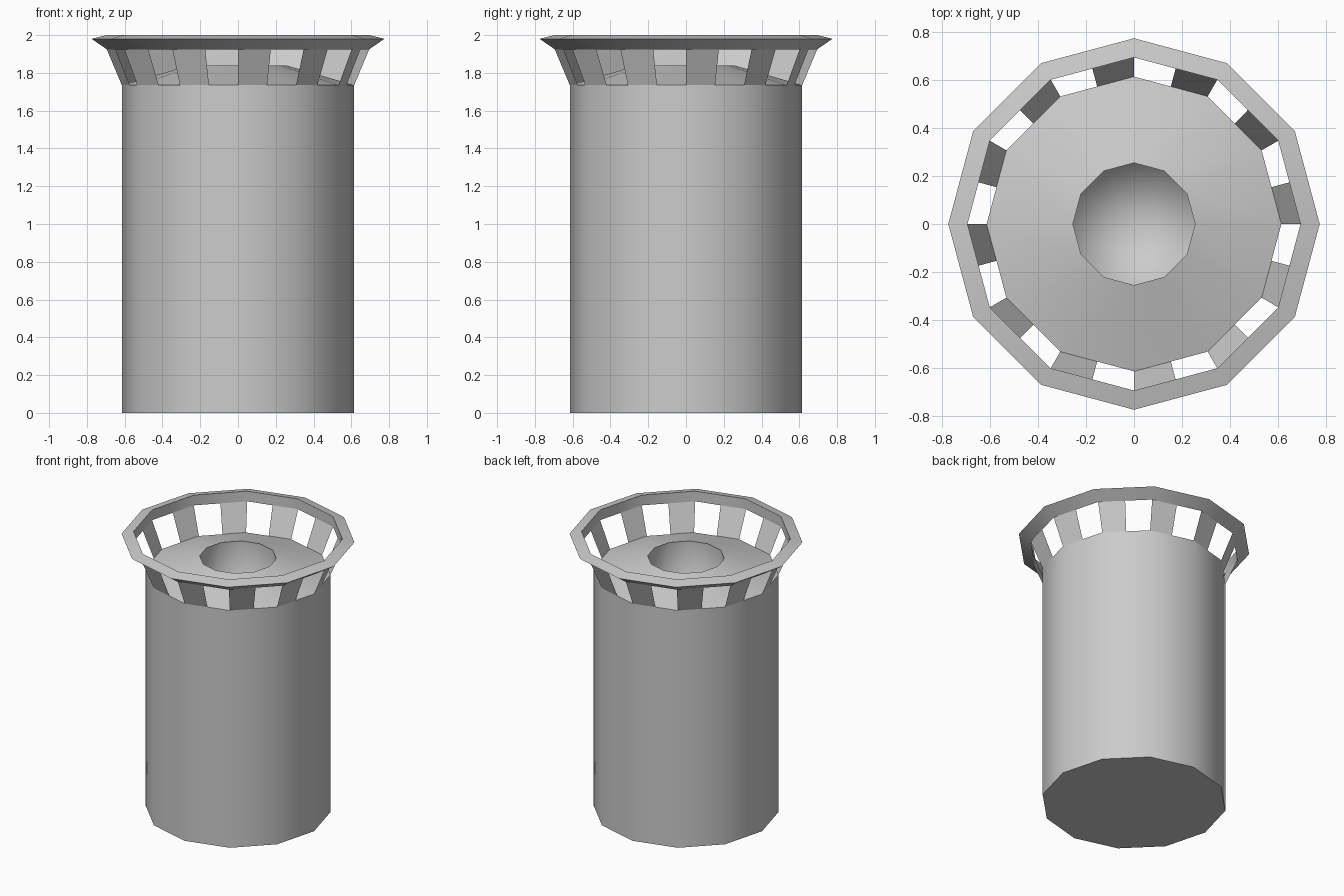
import bpy
import math

if "Cube" in bpy.data.objects:
    bpy.data.objects.remove(bpy.data.objects["Cube"], do_unlink=True)

SIDES = 12
BODY_R, RIM_R, HOLE_R = 0.615, 0.695, 0.255
SHOULDER_Z, RIM_Z = 1.735, 1.925

grey = bpy.data.materials.new("plain grey")
grey.use_nodes = True
colour = (0.6, 0.6, 0.6, 1)
grey.diffuse_color = colour
grey.node_tree.nodes["Principled BSDF"].inputs["Base Color"].default_value = colour


def corner(k, r, z):
    a = math.tau * k / SIDES
    return (r * math.cos(a), r * math.sin(a), z)


def make(name, verts, faces, smooth_angle):
    mesh = bpy.data.meshes.new(name)
    mesh.from_pydata(verts, [], faces)
    mesh.materials.append(grey)
    obj = bpy.data.objects.new(name, mesh)
    bpy.context.collection.objects.link(obj)
    bpy.ops.object.select_all(action="DESELECT")
    obj.select_set(True)
    bpy.context.view_layer.objects.active = obj
    bpy.ops.object.shade_smooth_by_angle(angle=math.radians(smooth_angle))
    return obj


def lathe(name, profile, smooth_angle=35, closed=False, base=False, pole=None):
    """Spin a (radius, z) profile; optionally close it, cap its start or end at a pole."""
    verts = [corner(k, r, z) for r, z in profile for k in range(SIDES)]
    n = len(profile)
    faces = []
    for i in range(n if closed else n - 1):
        a, b = i * SIDES, (i + 1) % n * SIDES
        for k in range(SIDES):
            m = (k + 1) % SIDES
            faces.append((a + k, a + m, b + m, b + k))
    if base:
        faces.append(tuple(reversed(range(SIDES))))
    if pole is not None:
        verts.append((0, 0, pole))
        a = (n - 1) * SIDES
        faces += [(a + k, a + (k + 1) % SIDES, len(verts) - 1) for k in range(SIDES)]
    return make(name, verts, faces, smooth_angle)


# Main drum with a flat base and a gently conical top
drum = lathe("drum", [(BODY_R, 0), (BODY_R, SHOULDER_Z)], base=True)
lathe("sloped_top", [(BODY_R, SHOULDER_Z), (HOLE_R, 1.84)])

# Central hole, softly shaded down to its floor
lathe("centre_hole", [(HOLE_R, 1.84), (HOLE_R, 1.3)], smooth_angle=180, pole=1.3)

# Flared rim ring
lathe("rim", [(RIM_R, RIM_Z), (0.775, 1.98), (RIM_R, 2.0)], closed=True)

# Thin slats holding the rim, each over the first half of a side
verts, faces = [], []
for k in range(SIDES):
    start = len(verts)
    for r, z in ((BODY_R, SHOULDER_Z), (RIM_R, RIM_Z)):
        p, q = corner(k, r, z), corner(k + 1, r, z)
        verts += [p, tuple((u + v) / 2 for u, v in zip(p, q))]
    faces.append((start, start + 1, start + 3, start + 2))
make("slats", verts, faces, 20)
